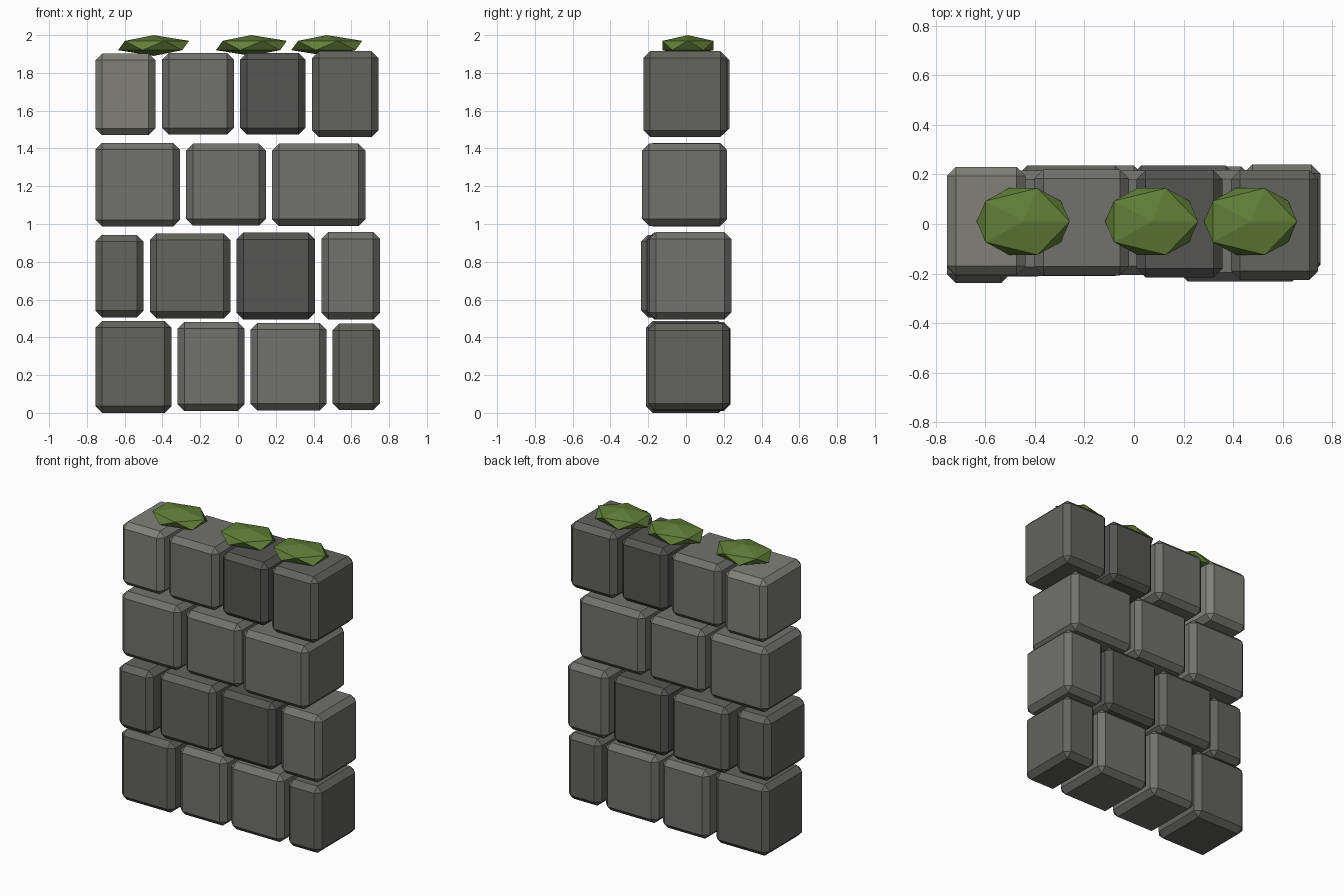
import bpy, bmesh
from mathutils import Matrix, Vector

if "Cube" in bpy.data.objects:
    bpy.data.objects.remove(bpy.data.objects["Cube"])


def material(name, rgb):
    m = bpy.data.materials.new(name)
    m.diffuse_color = (*rgb, 1)
    m.use_nodes = True
    m.node_tree.nodes["Principled BSDF"].inputs["Base Color"].default_value = m.diffuse_color
    return m


STONE = {
    "light": material("light_stone", (0.22, 0.22, 0.19)),
    "mid": material("mid_stone", (0.165, 0.165, 0.155)),
    "grey": material("grey_stone", (0.125, 0.125, 0.112)),
    "dark": material("dark_stone", (0.09, 0.09, 0.088)),
}
MOSS = material("moss", (0.12, 0.21, 0.04))


def finish(bm, name, mat):
    me = bpy.data.meshes.new(name)
    bm.to_mesh(me)
    bm.free()
    me.materials.append(mat)
    ob = bpy.data.objects.new(name, me)
    bpy.context.collection.objects.link(ob)
    return ob


def block(name, x, y, z, mat):
    """Chamfered stone filling the given x, y and z ranges."""
    lo, hi = Vector((x[0], y[0], z[0])), Vector((x[1], y[1], z[1]))
    bm = bmesh.new()
    bmesh.ops.create_cube(bm, size=1, matrix=Matrix.LocRotScale((lo + hi) / 2, None, hi - lo))
    bmesh.ops.bevel(bm, geom=bm.edges[:], offset=0.036, offset_type='OFFSET',
                    segments=1, affect='EDGES', profile=0.5)
    return finish(bm, name, mat)


def moss(name, x):
    """Flattened low-poly tuft."""
    bm = bmesh.new()
    bmesh.ops.create_icosphere(bm, subdivisions=1, radius=1,
                               matrix=Matrix.LocRotScale((x, 0.01, 1.945), None, (0.21, 0.158, 0.055)))
    return finish(bm, name, MOSS)


# Courses from bottom to top: x range, y range, z range, shade
courses = [
    [((-.755, -.352), (-.212, .21), (0, .487), "grey"),
     ((-.32, .035), (-.20, .235), (.01, .482), "mid"),
     ((.066, .468), (-.20, .232), (.013, .477), "mid"),
     ((.50, .752), (-.20, .23), (.015, .472), "grey")],
    [((-.755, -.50), (-.238, .19), (.506, .943), "grey"),
     ((-.467, -.04), (-.21, .236), (.50, .951), "grey"),
     ((-.008, .408), (-.205, .235), (.495, .955), "dark"),
     ((.442, .752), (-.194, .24), (.495, .957), "mid")],
    [((-.755, -.307), (-.21, .215), (.986, 1.43), "mid"),
     ((-.275, .148), (-.205, .215), (.991, 1.425), "mid"),
     ((.18, .675), (-.232, .217), (.99, 1.425), "mid")],
    [((-.755, -.437), (-.205, .23), (1.47, 1.903), "light"),
     ((-.402, -.021), (-.208, .219), (1.473, 1.906), "mid"),
     ((.011, .357), (-.216, .217), (1.473, 1.906), "dark"),
     ((.392, .743), (-.226, .218), (1.46, 1.915), "grey")],
]
for r, row in enumerate(courses, 1):
    for i, (x, y, z, shade) in enumerate(row, 1):
        block(f"stone_row{r}_{i}", x, y, z, STONE[shade])

# One upper stone corner sits proud at the back right, moss on top
for i, x in enumerate((-0.447, 0.071, 0.47), 1):
    moss(f"moss_{i}", x)
